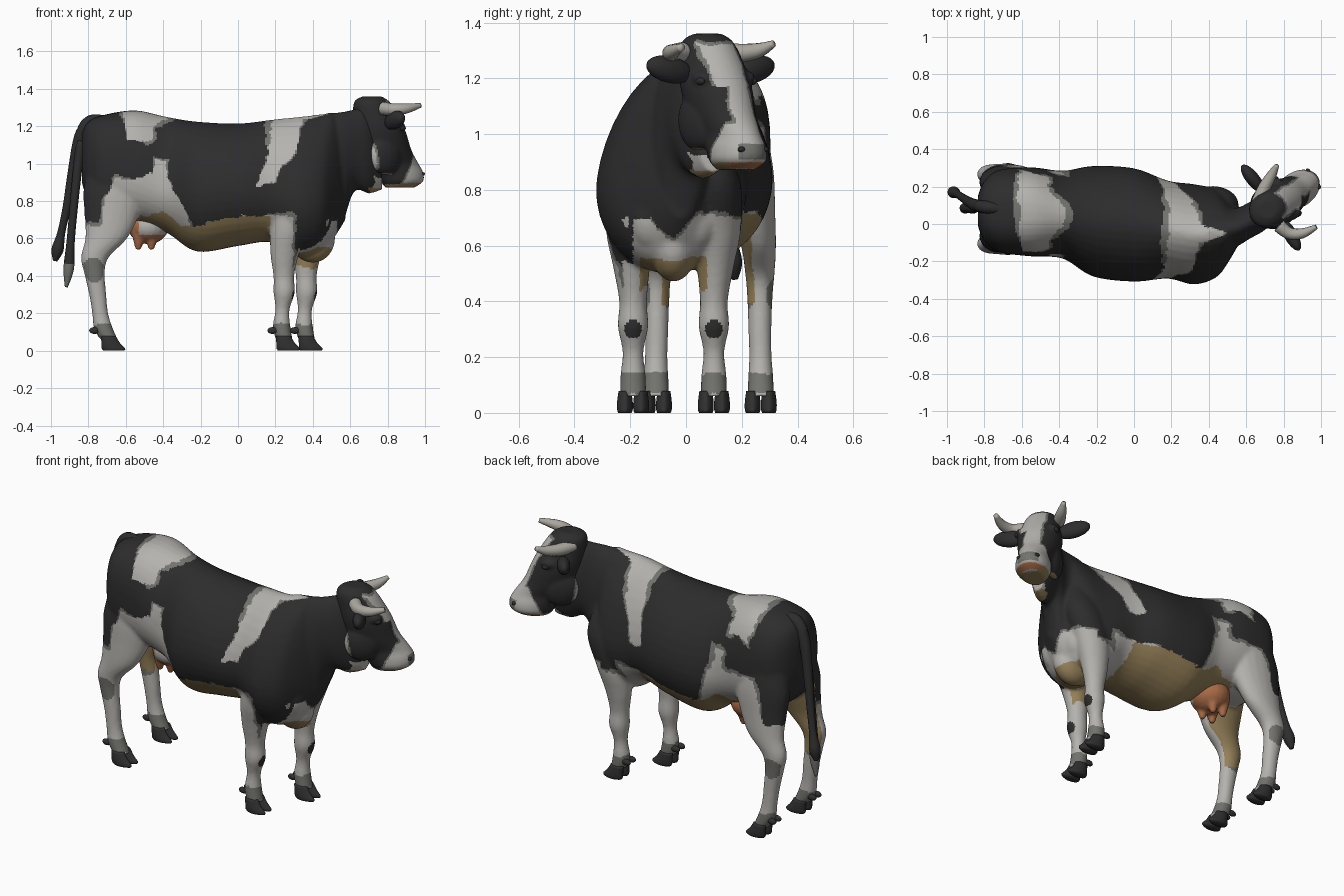
import bpy, bmesh, math
from mathutils import Vector, Matrix, noise

if "Cube" in bpy.data.objects:
    bpy.data.objects.remove(bpy.data.objects["Cube"])

COLOURS = {"black_hide": (.026, .026, .027), "white_hide": (.46, .45, .425),
           "grey_hide": (.17, .17, .155), "tan_belly": (.30, .215, .10),
           "udder_pink": (.40, .15, .065), "horn": (.40, .385, .34), "hoof": (.03, .03, .031)}
NAMES = list(COLOURS)
MATS = []
for n, c in COLOURS.items():
    m = bpy.data.materials.new(n)
    m.diffuse_color = (*c, 1)
    m.use_nodes = True
    m.node_tree.nodes["Principled BSDF"].inputs["Base Color"].default_value = m.diffuse_color
    MATS.append(m)


def smooth_rows(rows, n=5):
    """Catmull-Rom interpolation of rows of numbers."""
    out = []
    for i in range(len(rows) - 1):
        a, b, c, d = rows[max(i - 1, 0)], rows[i], rows[i + 1], rows[min(i + 2, len(rows) - 1)]
        for k in range(n):
            t = k / n
            out.append([.5 * (2 * q + (r - p) * t + (2 * p - 5 * q + 4 * r - s) * t * t
                        + (3 * q - p - 3 * r + s) * t ** 3) for p, q, r, s in zip(a, b, c, d)])
    return out + [list(rows[-1])]


def loft(bm, rings):
    vs = [[bm.verts.new(p) for p in r] for r in rings]
    k = len(vs[0])
    for a, b in zip(vs, vs[1:]):
        for i in range(k):
            bm.faces.new((a[i], a[(i + 1) % k], b[(i + 1) % k], b[i]))
    bm.faces.new(vs[0])
    bm.faces.new(vs[-1])


def circle(n):
    return [(math.cos(2 * math.pi * i / n), math.sin(2 * math.pi * i / n)) for i in range(n)]


def power(v, p):
    return math.copysign(abs(v) ** p, v)


def trunk(bm, rows):
    """Rows: x, centre y, half width, bottom z, widest z, top z, exponent (below 1 squarer, above 1 peaked back)."""
    loft(bm, [[(x, yc + w * power(c, p if s > 0 else min(p, 1)),
                zm + (zt - zm if s > 0 else zm - zb) * power(s, p if s > 0 else min(p, 1)))
               for c, s in circle(40)] for x, yc, w, zb, zm, zt, p in smooth_rows(rows)])


def limb(bm, rows, dx, mid, side):
    """Rows: x, y offset from midline, z, radius x, radius y."""
    loft(bm, [[(x + dx + rx * c, mid + side * y + ry * s, z) for c, s in circle(20)]
              for x, y, z, rx, ry in smooth_rows(rows)])


def tube(bm, rows, n=14):
    """Rows: x, y, z, radius."""
    pts = smooth_rows(rows)
    rings = []
    for i, q in enumerate(pts):
        t = Vector(pts[min(i + 1, len(pts) - 1)][:3]) - Vector(pts[max(i - 1, 0)][:3])
        u = t.cross(Vector((.3, .2, 1) if abs(t.normalized().z) < .9 else (0, 1, 0))).normalized()
        v = t.normalized().cross(u)
        rings.append([Vector(q[:3]) + (u * c + v * s) * q[3] for c, s in circle(n)])
    loft(bm, rings)


def blob(bm, pos, size, yaw=0, tilt=0):
    mat = (Matrix.Translation(pos) @ Matrix.Rotation(yaw, 4, 'Z') @ Matrix.Rotation(tilt, 4, 'X')
           @ Matrix.Diagonal((*size, 1)))
    bmesh.ops.create_uvsphere(bm, u_segments=20, v_segments=12, radius=1, matrix=mat)


def finish(name, bm, rule, voxel=0):
    bmesh.ops.recalc_face_normals(bm, faces=bm.faces[:])
    me = bpy.data.meshes.new(name)
    bm.to_mesh(me)
    bm.free()
    ob = bpy.data.objects.new(name, me)
    bpy.context.collection.objects.link(ob)
    bpy.context.view_layer.objects.active = ob
    if voxel:
        r = ob.modifiers.new("fuse", 'REMESH')
        r.mode, r.voxel_size = 'VOXEL', voxel
        s = ob.modifiers.new("relax", 'SMOOTH')
        s.factor, s.iterations = .5, 6
        for mod in ("fuse", "relax"):
            bpy.ops.object.modifier_apply(modifier=mod)
    me = ob.data
    me.materials.clear()
    for n in [rule] if isinstance(rule, str) else NAMES:
        me.materials.append(MATS[NAMES.index(n)])
    for f in me.polygons:
        f.use_smooth = True
        f.material_index = 0 if isinstance(rule, str) else NAMES.index(rule(f.center, f.normal))


FORE_MID, HIND_MID = -.045, .08
FORE = ((.12, FORE_MID, 1), (0, FORE_MID, -1))
HIND = ((0, HIND_MID, 1), (0, HIND_MID, -1))

# body: trunk, neck and four legs fused into one skin
bm = bmesh.new()
trunk(bm, [(-.835, .07, .08, .90, 1.0, 1.16, .9), (-.80, .07, .16, .80, 1.0, 1.225, .8),
           (-.72, .07, .22, .72, .98, 1.26, .78), (-.55, .065, .238, .69, .95, 1.285, .85),
           (-.38, .05, .235, .63, .86, 1.25, 1), (-.22, .015, .295, .53, .84, 1.225, 1.08),
           (0, -.005, .303, .56, .85, 1.215, 1.1), (.18, -.03, .262, .58, .84, 1.235, 1.15),
           (.32, -.055, .268, .50, .80, 1.25, 1.22), (.44, -.05, .235, .53, .80, 1.262, 1.22),
           (.51, -.04, .155, .60, .85, 1.265, 1.15), (.575, -.02, .06, .70, .92, 1.15, 1)])
trunk(bm, [(.40, -.04, .14, .70, .98, 1.26, 1.1), (.54, -.02, .105, .66, 1.0, 1.275, 1.05),
           (.62, .02, .098, .85, 1.06, 1.29, 1), (.70, .06, .092, .84, 1.05, 1.31, 1),
           (.77, .10, .06, .86, 1.0, 1.25, 1)])
fore_rows = [(.33, .10, 1.0, .08, .06), (.32, .15, .83, .12, .09), (.275, .155, .66, .102, .088),
             (.25, .15, .52, .077, .066), (.245, .145, .40, .056, .05), (.247, .145, .31, .057, .055),
             (.238, .145, .22, .038, .038), (.233, .145, .13, .047, .046), (.247, .145, .06, .046, .048)]
hind_rows = [(-.64, .12, 1.02, .15, .09), (-.655, .14, .86, .172, .095), (-.675, .16, .72, .145, .08),
             (-.705, .18, .60, .112, .063), (-.765, .185, .50, .075, .053), (-.768, .185, .42, .056, .046),
             (-.75, .185, .30, .046, .042), (-.737, .187, .20, .043, .041), (-.72, .188, .12, .051, .046),
             (-.69, .188, .06, .048, .048)]
for place in FORE:
    limb(bm, fore_rows, *place)
for place in HIND:
    limb(bm, hind_rows, *place)
blob(bm, (.40, -.045, .60), (.12, .085, .13))
for s in (-1, 1):
    blob(bm, (.44, -.045 + s * .08, .71), (.09, .09, .13))


def hide_rule(p, n):
    w = .035 * noise.noise(p * 7) + .014 * noise.noise(p * 25)
    x, y, z = p.x, p.y, p.z
    mid = HIND_MID if x < -.3 else FORE_MID
    inner = (y - mid) * n.y < 0 and abs(n.y) > .5
    if inner and ((x < -.45 and .38 + w < z < .82) or (.19 < x < .45 and .45 + w < z < .62)):
        return "tan_belly"
    if -.55 < x < .17 and .5 < z < .74 + w and (n.z < -.5 or z < .65 + w * .6 or (x < -.3 and z < .65 - (x + .3) * .55)):
        if not (x < -.53 and abs(y - mid) > .1):
            return "tan_belly"
    if .3 < x < .54 and .46 < z < .56 + w * .5 and n.z < -.2 and abs(y - mid) < .12:
        return "tan_belly"
    if x > .2 and n.x > .45 and math.hypot(z - .30, abs(y - mid) - .145) < .033:
        return "black_hide"
    if .07 < z < .145 + w * .5 or (x < -.72 and math.hypot(x + .77, z - .43) < .06 + w * .3 and abs(n.y) > .5):
        return "grey_hide"
    thr = .71 - .09 * max(0, 1 - abs(y - mid) / .08) if x > .42 else .66
    if y < -.19 and x > .18 and n.x < .8:
        thr = max(.46, .66 - (x - .18) * 2)
    c1, c2 = .265 - (1.2 - z) * .33, .075 - (1.2 - z) * .1
    top = max(0, n.z - .6)
    rump_end = -.46 + top * .25
    spike = .11 * max(0, 1 - abs(y + .05) / .05) if n.z > .85 and x > c1 else 0
    fields = [min(.93 - z, -.38 - x - (z - .93) * .4, x + .70 - (z - .8) * .3),
              min(.67 - z, -.3 - x), min(thr - z, x - .1), min(.72 - z - .05 * (x < .02), x + .08, .3 - x),
              min(c2 + spike - abs(x - c1), z - .89), min(z - 1.13, x + .61 - (1.26 - z) * .15, rump_end - x),
              min(x - .73, .93 - z), min(.03 - abs(x + .41), .06 - abs(z - .96))]
    d = max(fields) + w
    if x > .7 and z < .87:
        return "tan_belly"
    border = .012 + .025 * noise.noise(p * 5 + Vector((3, 1, 2)))
    if z > 1.1 and ((x < c1 and x > 0) or -.5 < x < -.2):
        border = .02 + top * .07
    return "white_hide" if d > 0 else "grey_hide" if d > -border else "black_hide"


finish("body", bm, hide_rule, .01)

# head, turned toward its left
YAW = math.radians(34)
F, S = Vector((math.cos(YAW), math.sin(YAW), 0)), Vector((-math.sin(YAW), math.cos(YAW), 0))
P = Vector((.72, .08, 0))


def hp(d, s, z):
    return P + F * d + S * s + Vector((0, 0, z))


bm = bmesh.new()
head_rows = [(1.36, -.005, .05, .05), (1.33, -.005, .098, .09), (1.25, .022, .126, .112),
             (1.17, .05, .142, .122), (1.07, .085, .15, .108), (1.00, .14, .145, .088),
             (.95, .178, .135, .094), (.905, .188, .122, .092), (.872, .175, .085, .06)]
loft(bm, [[hp(d + rd * c, rs * s, z) for c, s in circle(28)] for z, d, rd, rs in smooth_rows(head_rows)])
for s in (-1, 1):
    blob(bm, hp(.095, s * .09, 1.20), (.05, .035, .03), YAW)
    blob(bm, hp(.035, s * .07, 1.05), (.10, .052, .11), YAW)


def head_rule(p, n):
    q = p - P
    d, s, z = q.dot(F), q.dot(S), p.z
    w = .015 * noise.noise(p * 14)
    if n.z < -.6 and z < .95 and d < .24:
        return "tan_belly"
    if .876 < z < .898 and d > .2:
        return "udder_pink"
    if d > .265 and .91 < z < .965 and abs(s) < .06:
        return "grey_hide"
    blaze = .042 + (.024 if z > 1.17 else 0) - abs(s + (.015 if z > 1.17 else 0))
    e = max(min(blaze, n.dot(F) - .3, 1.325 - z), min(1.04 - z, d - .16 - (z - .93) * .5),
            min(.008 - abs(d + .045 - (1 - z) * .15), 1.1 - z)) + w * (1 if d > 0 else .4)
    return "white_hide" if e > 0 else "grey_hide" if e > -.01 else "black_hide"


finish("head", bm, head_rule, .008)

# eyes and nostrils
for name, d, s, z, size in (("eyes", .115, .112, 1.19, (.022, .013, .014)),
                            ("nostrils", .288, .05, .945, (.012, .015, .01))):
    bm = bmesh.new()
    for side in (-1, 1):
        blob(bm, hp(d, s * side, z), size, YAW)
    finish(name, bm, "black_hide")

# ears
for side, name in ((1, "left_ear"), (-1, "right_ear")):
    bm = bmesh.new()
    mid = hp(.02, side * .182, 1.232)
    blob(bm, mid, (.036, .095, .048), YAW + side * .08, side * .2)
    finish(name, bm, "black_hide")

# horns
for name, rows in (("left_horn", [(.66, .11, 1.295, .036), (.695, .19, 1.29, .034),
                                  (.735, .26, 1.30, .027), (.765, .315, 1.325, .012)]),
                   ("right_horn", [(.775, -.01, 1.295, .036), (.83, -.05, 1.29, .032),
                                   (.90, -.05, 1.295, .027), (.975, -.015, 1.312, .013)])):
    bm = bmesh.new()
    tube(bm, rows)
    finish(name, bm, "horn")

# cloven hooves and dewclaws
hoof_rows = [(0, .026, .056, .024), (.012, .024, .063, .028), (.04, .010, .050, .028), (.078, -.003, .040, .023)]
for kind, x0, off, places in (("front", .245, .145, FORE), ("hind", -.69, .188, HIND)):
    for dx, mid, side in places:
        bm = bmesh.new()
        x, y = x0 + dx, mid + side * off
        for k in (-1, 1):
            loft(bm, [[(x + cx + rx * c, y + k * .029 + ry * s * (1 - .3 * max(0, c)), z)
                       for c, s in circle(16)] for z, cx, rx, ry in smooth_rows(hoof_rows, 3)])
            blob(bm, (x - (.06 if kind == "front" else .078), y + k * .024, .108), (.028, .014, .018))
        finish(f"{kind}_hoof_{'left' if side > 0 else 'right'}", bm, "hoof")

# udder with four teats
bm = bmesh.new()
blob(bm, (-.48, .075, .665), (.11, .115, .095))
for dx in (-.05, .02):
    for dy in (-.045, .045):
        tube(bm, [(-.48 + dx, .075 + dy, .63, .04), (-.482 + dx, .075 + dy, .58, .027),
                  (-.484 + dx, .075 + dy, .54, .014)], 12)
finish("udder", bm, lambda p, n: "white_hide" if p.z > .62 and p.x > -.53 and n.y < -.35 else "udder_pink", .008)

# tail with its two hanging strands
bm = bmesh.new()
tube(bm, [(-.70, .08, 1.225, .03), (-.79, .09, 1.225, .034), (-.845, .10, 1.14, .032), (-.885, .12, .95, .026),
          (-.915, .14, .77, .022), (-.945, .16, .63, .021), (-.965, .17, .54, .032), (-.978, .175, .48, .012)])
tube(bm, [(-.84, .09, 1.12, .026), (-.86, .08, .95, .024), (-.88, .08, .75, .022), (-.895, .08, .58, .022),
          (-.905, .085, .44, .028), (-.918, .09, .34, .008)])
finish("tail", bm, lambda p, n: "grey_hide" if p.z < .47 and p.x > -.94 else "black_hide")
